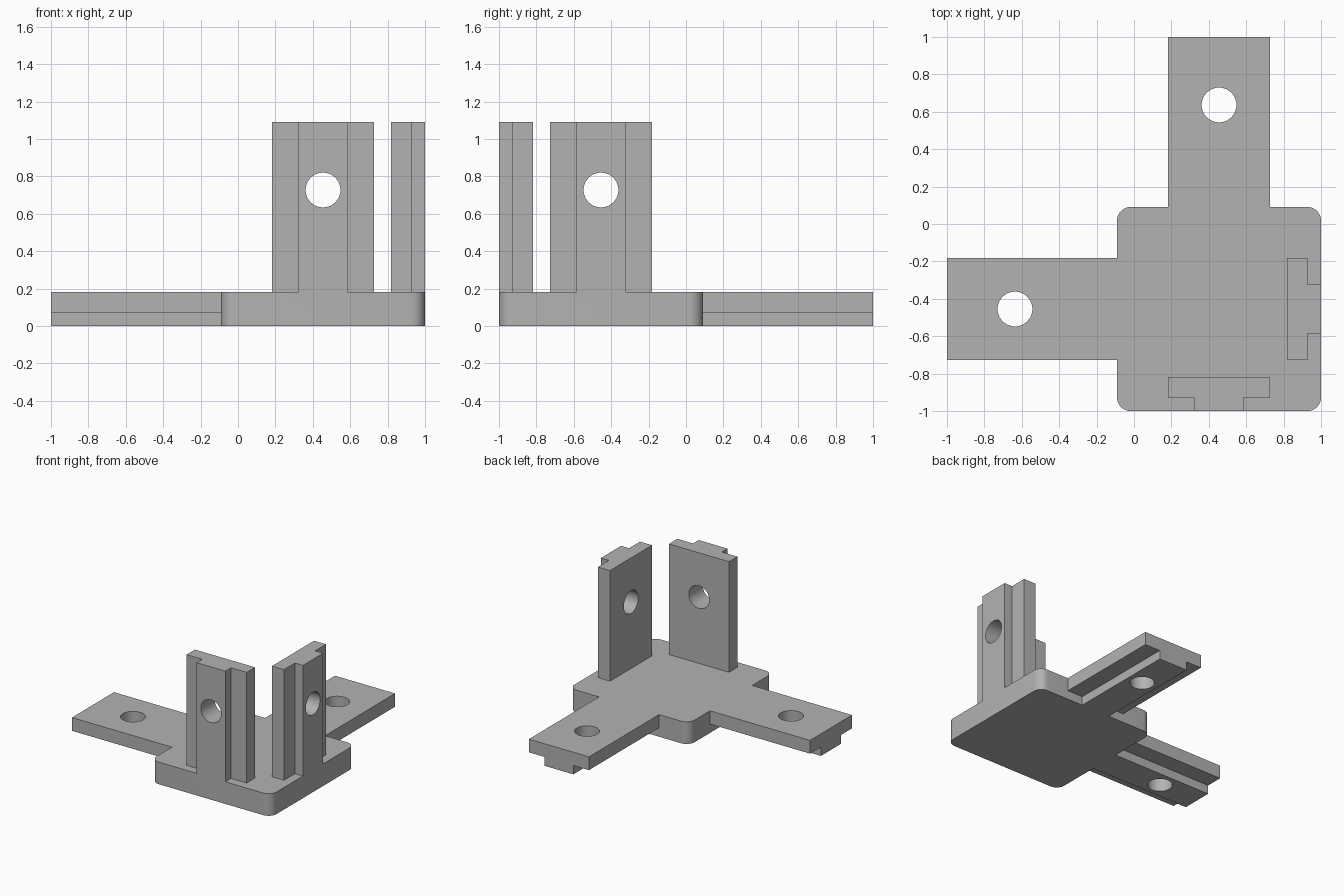
import bpy, bmesh, math
from mathutils import Matrix, Vector

cube = bpy.data.objects.get("Cube")
if cube:
    bpy.data.objects.remove(cube, do_unlink=True)

U = 1 / 11                # design module
THICK = 2 * U             # plate and arm thickness
RAIL = 0.8 * U            # depth of the narrow rail
MID = 5 * U               # arm centre line
LENGTH, HOLE = 10 * U, 6 * U

grey = bpy.data.materials.new("grey plastic")
grey.use_nodes = True
colour = (0.45, 0.45, 0.45, 1)
grey.diffuse_color = colour
grey.node_tree.nodes["Principled BSDF"].inputs["Base Color"].default_value = colour


def make_object(name, bm, matrix=Matrix()):
    bmesh.ops.recalc_face_normals(bm, faces=bm.faces)
    mesh = bpy.data.meshes.new(name)
    bm.to_mesh(mesh)
    bm.free()
    mesh.transform(matrix)
    mesh.materials.append(grey)
    obj = bpy.data.objects.new(name, mesh)
    bpy.context.collection.objects.link(obj)
    return obj


def combine(target, tool, operation):
    mod = target.modifiers.new(operation.lower(), 'BOOLEAN')
    mod.object, mod.operation, mod.solver = tool, operation, 'EXACT'
    bpy.context.view_layer.objects.active = target
    bpy.ops.object.modifier_apply(modifier=mod.name)
    bpy.data.objects.remove(tool, do_unlink=True)


def frame(origin, along, inward):
    # local y runs along the arm, local z from rail to flange
    y, z = Vector(along), Vector(inward)
    m = Matrix((y.cross(z), y, z)).transposed().to_4x4()
    m.translation = origin
    return m


def t_arm():
    # T-shaped section, extruded from just inside the plate to the tip
    w, n, root = 3 * U, 0.131, -0.5 * U
    section = [(-n, 0), (n, 0), (n, RAIL), (w, RAIL),
               (w, THICK), (-w, THICK), (-w, RAIL), (-n, RAIL)]
    bm = bmesh.new()
    face = bm.faces.new([bm.verts.new((x, root, z)) for x, z in section])
    ext = bmesh.ops.extrude_face_region(bm, geom=[face])
    tip = [v for v in ext["geom"] if isinstance(v, bmesh.types.BMVert)]
    bmesh.ops.translate(bm, vec=(0, LENGTH - root, 0), verts=tip)
    return bm


def hole_pin():
    bm = bmesh.new()
    bmesh.ops.create_cone(bm, cap_ends=True, segments=48, radius1=0.093,
                          radius2=0.093, depth=4 * THICK,
                          matrix=Matrix.Translation((0, HOLE, THICK / 2)))
    return bm


# Corner plate with rounded vertical edges
size = 12 * U
bm = bmesh.new()
bmesh.ops.create_cube(bm, size=1)
bmesh.ops.scale(bm, vec=(size, size, THICK), verts=bm.verts)
bmesh.ops.translate(bm, vec=(MID, -MID, THICK / 2), verts=bm.verts)
upright = [e for e in bm.edges
           if abs(e.verts[0].co.z - e.verts[1].co.z) > THICK / 2]
bmesh.ops.bevel(bm, geom=upright, offset=0.073, offset_type='OFFSET',
                segments=10, profile=0.5, affect='EDGES')
bracket = make_object("corner_bracket", bm)

# Two flat arms and two upright arms, each with a screw hole
arms = {
    "back_arm": frame((MID, U, 0), (0, 1, 0), (0, 0, 1)),
    "right_arm": frame((-U, -MID, 0), (-1, 0, 0), (0, 0, 1)),
    "front_upright": frame((MID, -1, THICK), (0, 0, 1), (0, 1, 0)),
    "left_upright": frame((1, -MID, THICK), (0, 0, 1), (-1, 0, 0)),
}
for name, matrix in arms.items():
    arm = make_object(name, t_arm(), matrix)
    combine(arm, make_object("hole_pin", hole_pin(), matrix), 'DIFFERENCE')
    combine(bracket, arm, 'UNION')

# Smooth the round parts, keep the edges sharp
bpy.ops.object.select_all(action='DESELECT')
bracket.select_set(True)
bpy.context.view_layer.objects.active = bracket
bpy.ops.object.shade_smooth_by_angle(angle=math.radians(30))
